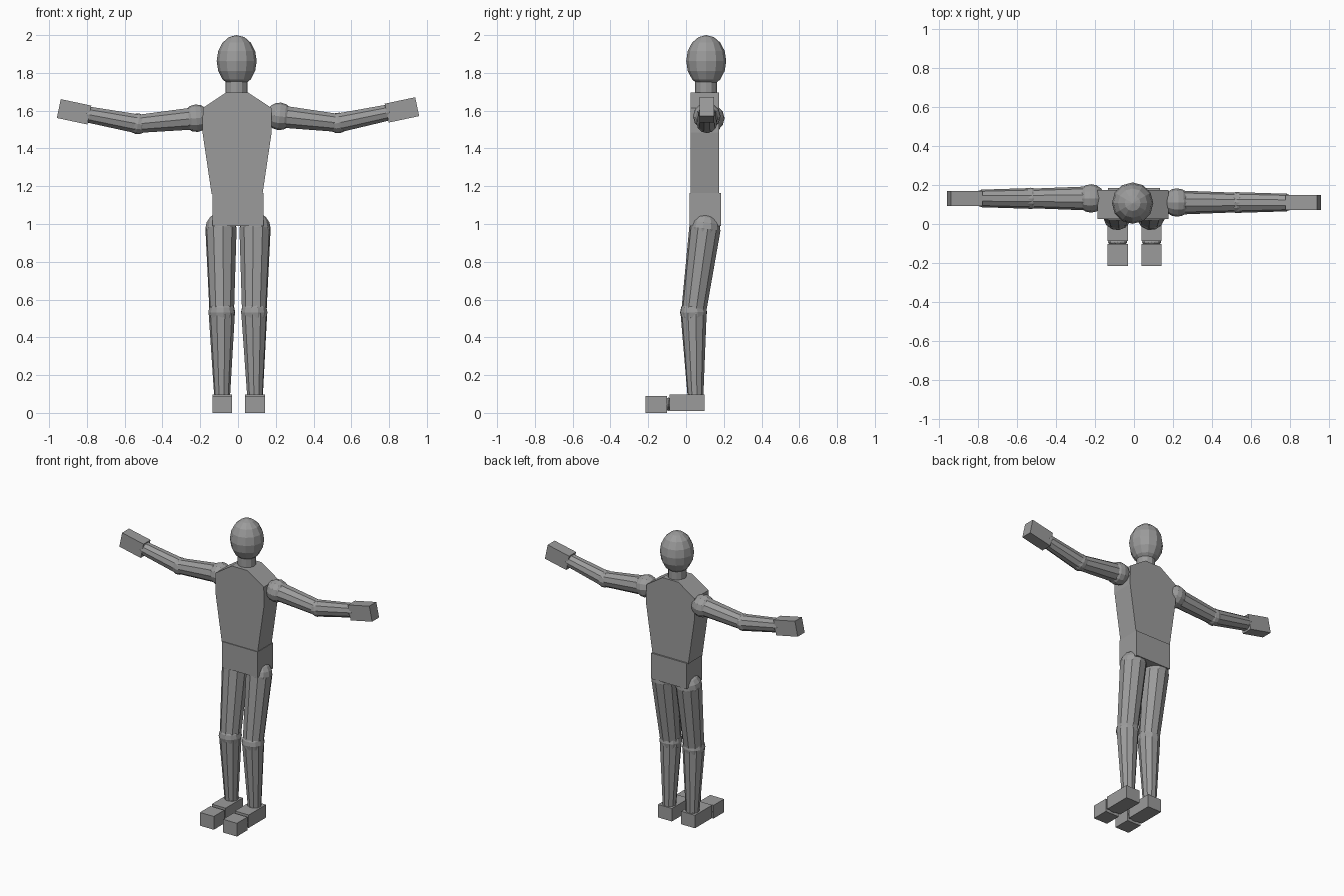
import bpy, bmesh, math
from mathutils import Vector, Matrix

old = bpy.data.objects.get("Cube")
if old:
    bpy.data.objects.remove(old, do_unlink=True)

grey = bpy.data.materials.new("plain grey")
grey.use_nodes = True
COLOUR = (0.33, 0.33, 0.33, 1)
grey.diffuse_color = COLOUR
grey.node_tree.nodes["Principled BSDF"].inputs["Base Color"].default_value = COLOUR


def finish(name, bm):
    bmesh.ops.recalc_face_normals(bm, faces=bm.faces)
    mesh = bpy.data.meshes.new(name)
    bm.to_mesh(mesh)
    bm.free()
    mesh.materials.append(grey)
    obj = bpy.data.objects.new(name, mesh)
    bpy.context.collection.objects.link(obj)
    return obj


def ball(name, centre, radii, axis=(0, 0, 1), segments=12, rings=8):
    bm = bmesh.new()
    bmesh.ops.create_uvsphere(bm, u_segments=segments, v_segments=rings, radius=1)
    turn = Vector((0, 0, 1)).rotation_difference(Vector(axis)).to_matrix().to_4x4()
    bm.transform(Matrix.Translation(centre) @ turn @ Matrix.Diagonal((*radii, 1)))
    return finish(name, bm)


def limb(name, start, end, r_start, r_end, sides=10):
    a, b = Vector(start), Vector(end)
    bm = bmesh.new()
    bmesh.ops.create_cone(bm, cap_ends=True, segments=sides, radius1=r_start,
                          radius2=r_end, depth=(b - a).length)
    turn = Vector((0, 0, 1)).rotation_difference(b - a).to_matrix().to_4x4()
    bm.transform(Matrix.Translation((a + b) / 2) @ turn)
    return finish(name, bm)


def box(name, centre, size, tilt=0):
    bm = bmesh.new()
    bmesh.ops.create_cube(bm, size=1)
    bm.transform(Matrix.Translation(centre) @ Matrix.Rotation(tilt, 4, "Y")
                 @ Matrix.Diagonal((*size, 1)))
    return finish(name, bm)


def slab(name, outline, y_front, y_back):
    bm = bmesh.new()
    face = bm.faces.new([bm.verts.new((x, y_front, z)) for x, z in outline])
    out = bmesh.ops.extrude_face_region(bm, geom=[face])
    bmesh.ops.translate(bm, vec=(0, y_back - y_front, 0),
                        verts=[v for v in out["geom"] if isinstance(v, bmesh.types.BMVert)])
    return finish(name, bm)


# Torso: shaped chest over a slightly deeper pelvis block
MID = -0.005
half = [(0.135, 1.16), (0.183, 1.485), (0.181, 1.615), (0.06, 1.695)]
slab("chest", [(MID + x, z) for x, z in half]
     + [(MID - x, z) for x, z in reversed(half)], 0.025, 0.175)
box("pelvis", (0, 0.102, 1.077), (0.268, 0.165, 0.175))

# Head and neck
limb("neck", (-0.007, 0.105, 1.66), (-0.007, 0.105, 1.78), 0.058, 0.058, 12)
ball("head", (-0.007, 0.107, 1.863), (0.106, 0.106, 0.137))

# Arms: joint balls, tapered limbs and tilted hand blocks
for side, s, y, lift in (("left", 1, 0.11, 0.01), ("right", -1, 0.131, 0)):
    shoulder = Vector((s * 0.22, y, 1.56 + lift))
    elbow = Vector((s * 0.53, y, 1.53 + lift / 2))
    wrist = Vector((s * 0.785, y, 1.578 + lift))
    ball(side + "_shoulder", shoulder, (0.073,) * 3, elbow - shoulder)
    limb(side + "_upper_arm", shoulder, elbow, 0.062, 0.05)
    ball(side + "_elbow", elbow, (0.055,) * 3, wrist - elbow)
    limb(side + "_forearm", elbow, wrist, 0.053, 0.045)
    ball(side + "_wrist", wrist, (0.042,) * 3, wrist - elbow)
    box(side + "_hand", (s * 0.868, y, 1.594 + lift), (0.165, 0.075, 0.102),
        -s * math.radians(12))

# Legs: hip, knee and ankle balls, tapered limbs and two-block feet
for side, s, foot_x in (("left", 1, 0.09), ("right", -1, -0.084)):
    hip = Vector((s * 0.09, 0.1, 0.977))
    knee = Vector((s * 0.086, 0.04, 0.532))
    ankle = Vector((foot_x, 0.05, 0.085))
    ball(side + "_hip", hip, (0.083,) * 3, knee - hip)
    limb(side + "_thigh", hip, knee, 0.084, 0.066)
    ball(side + "_knee", knee, (0.072,) * 3, ankle - knee)
    limb(side + "_shin", knee, ankle, 0.07, 0.042)
    ball(side + "_ankle", ankle, (0.045,) * 3, ankle - knee)
    box(side + "_heel", (foot_x, 0.005, 0.054), (0.104, 0.185, 0.088))
    ball(side + "_toe_joint", (foot_x, -0.092, 0.046), (0.05, 0.02, 0.035))
    box(side + "_toes", (foot_x, -0.158, 0.045), (0.104, 0.113, 0.09))
